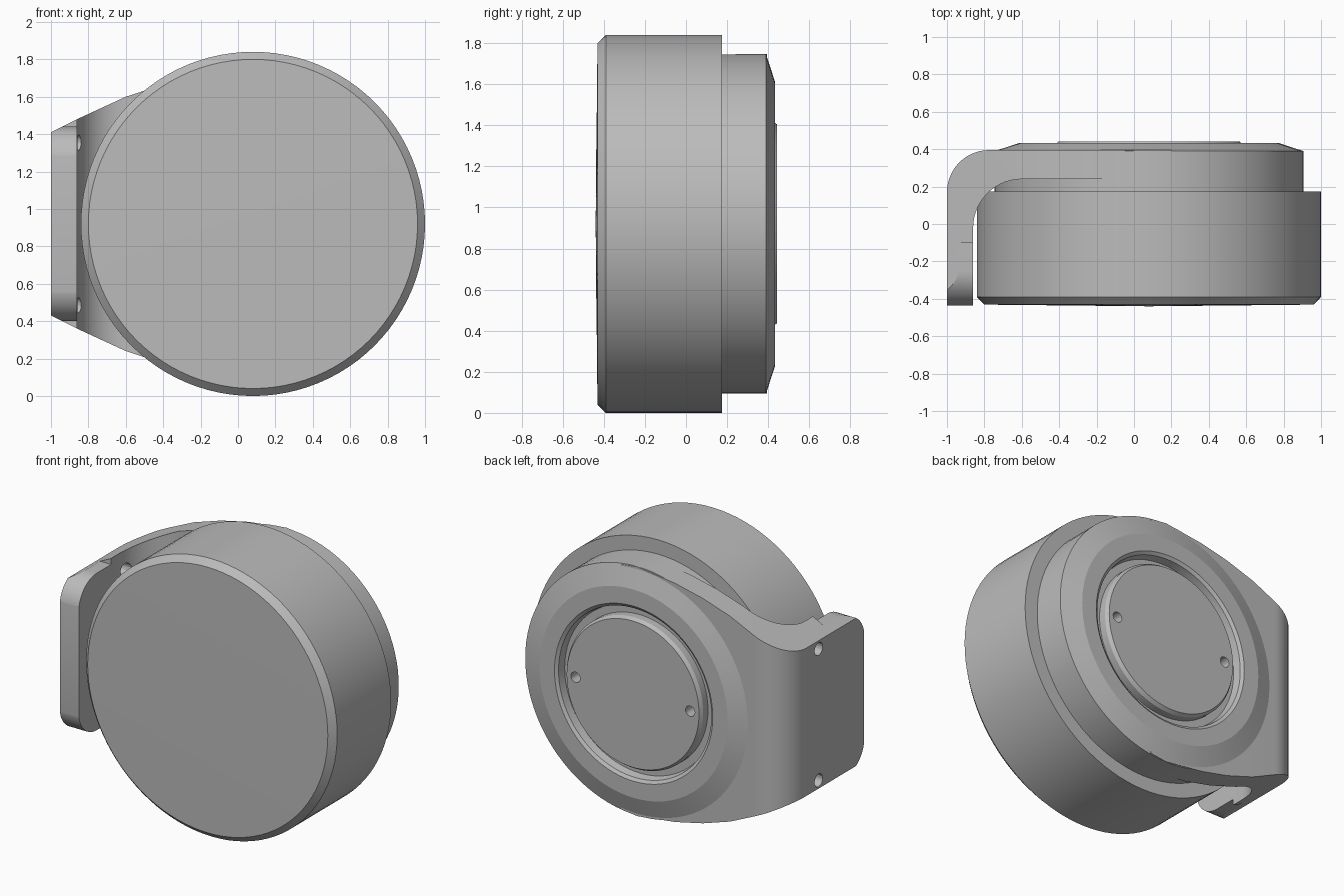
import bpy, bmesh
from math import sin, cos, pi, radians
from mathutils import Vector, Matrix

cube = bpy.data.objects.get("Cube")
if cube:
    bpy.data.objects.remove(cube, do_unlink=True)

CX, CZ = 0.08, 0.92      # axis of the round parts

grey = bpy.data.materials.new("plain_grey")
grey.use_nodes = True
grey.diffuse_color = (0.5, 0.5, 0.5, 1)
grey.node_tree.nodes["Principled BSDF"].inputs["Base Color"].default_value = (0.5, 0.5, 0.5, 1)


def finish(name, bm):
    bmesh.ops.recalc_face_normals(bm, faces=bm.faces)
    mesh = bpy.data.meshes.new(name)
    bm.to_mesh(mesh)
    bm.free()
    mesh.materials.append(grey)
    obj = bpy.data.objects.new(name, mesh)
    bpy.context.collection.objects.link(obj)
    return obj


def lathe(name, profile, x=CX, z=CZ, steps=96):
    """Spin (radius, y) points around an axis along y."""
    bm = bmesh.new()
    vs = [bm.verts.new((x + r, y, z)) for r, y in profile]
    es = [bm.edges.new(pair) for pair in zip(vs, vs[1:])]
    bmesh.ops.spin(bm, geom=vs + es, cent=(x, 0, z), axis=(0, 1, 0),
                   angle=2 * pi, steps=steps)
    bmesh.ops.remove_doubles(bm, verts=bm.verts, dist=1e-4)
    return finish(name, bm)


def prism(name, points, place, shift):
    """Extrude a flat outline, placed in space by a function."""
    bm = bmesh.new()
    face = bm.faces.new([bm.verts.new(place(a, b)) for a, b in points])
    new = bmesh.ops.extrude_face_region(bm, geom=[face])["geom"]
    bmesh.ops.translate(bm, vec=shift,
                        verts=[v for v in new if isinstance(v, bmesh.types.BMVert)])
    return finish(name, bm)


def arc(cx, cy, r, start, end, n=14):
    return [(cx + r * cos(radians(start + (end - start) * i / n)),
             cy + r * sin(radians(start + (end - start) * i / n))) for i in range(n + 1)]


def cut(obj, tool, operation="DIFFERENCE"):
    mod = obj.modifiers.new(tool.name, "BOOLEAN")
    mod.operation, mod.solver, mod.object = operation, "EXACT", tool
    bpy.context.view_layer.objects.active = obj
    bpy.ops.object.modifier_apply(modifier=mod.name)
    bpy.data.objects.remove(tool, do_unlink=True)


# Main drum with a chamfered, barely domed front
drum = lathe("drum", [(0, -0.44), (0.88, -0.431), (0.92, -0.39), (0.92, 0.175), (0, 0.175)])

# Rear hub: tapered rim, ring groove and raised cap
hub = lathe("rear_hub", [(0, 0.17), (0.825, 0.17), (0.825, 0.39), (0.69, 0.434), (0.58, 0.434),
                         (0.56, 0.42), (0.55, 0.37), (0.5, 0.37), (0.5, 0.42),
                         (0.485, 0.442), (0, 0.442)])
for side in (-1, 1):
    cut(hub, lathe("cap_hole", [(0, 0.36), (0.034, 0.36), (0.034, 0.5), (0, 0.5)],
                   x=CX + side * 0.42, steps=24))

# Bracket: bent plate profile seen from above
bend = ([(-1, -0.437)] + arc(-0.775, 0.17, 0.225, 180, 90) + [(0.2, 0.395), (0.2, 0.24)]
        + arc(-0.6, -0.02, 0.26, 90, 180) + [(-0.86, -0.437)])
bracket = prism("bracket", bend, lambda a, b: (a, b, 0), (0, 0, 2))

# Bracket outline seen from the front, widening to meet the hub
upper = [(-1.01, 0.485), (-0.86, 0.56), (-0.6, 0.68), (-0.4, 0.745),
         (-0.2, 0.79), (0.08, 0.826), (0.3, 0.8)]
outline = upper + [(x, -h) for x, h in reversed(upper)]
cut(bracket, prism("outline_tool", outline, lambda a, b: (a, -1, CZ + b), (0, 2, 0)), "INTERSECT")

# Rounded free corners of the arm
corners = [(1, -0.9), (1, 0.9), (-0.1, 0.9), (-0.1, 0.52)]
corners += arc(-0.25, 0.33, 0.19, 90, 180) + arc(-0.25, -0.33, 0.19, 180, 270)
corners += [(-0.1, -0.52), (-0.1, -0.9)]
cut(bracket, prism("corner_tool", corners, lambda a, b: (-1.5, a, CZ + b), (3, 0, 0)), "INTERSECT")

# Clear the hub groove, then drill the arm holes
cut(bracket, lathe("groove_tool", [(0, 0), (0.6, 0), (0.6, 1), (0, 1)]))
for side in (-1, 1):
    bm = bmesh.new()
    turn = Matrix.Translation((-0.9, 0.04, CZ + side * 0.435)) @ Matrix.Rotation(pi / 2, 4, "Y")
    bmesh.ops.create_cone(bm, cap_ends=True, segments=24, radius1=0.042, radius2=0.042,
                          depth=0.4, matrix=turn)
    cut(bracket, finish("arm_hole", bm))

# Smooth shading with sharp edges kept
for obj in (drum, hub, bracket):
    bpy.ops.object.select_all(action="DESELECT")
    obj.select_set(True)
    bpy.context.view_layer.objects.active = obj
    bpy.ops.object.shade_smooth_by_angle(angle=radians(15))
